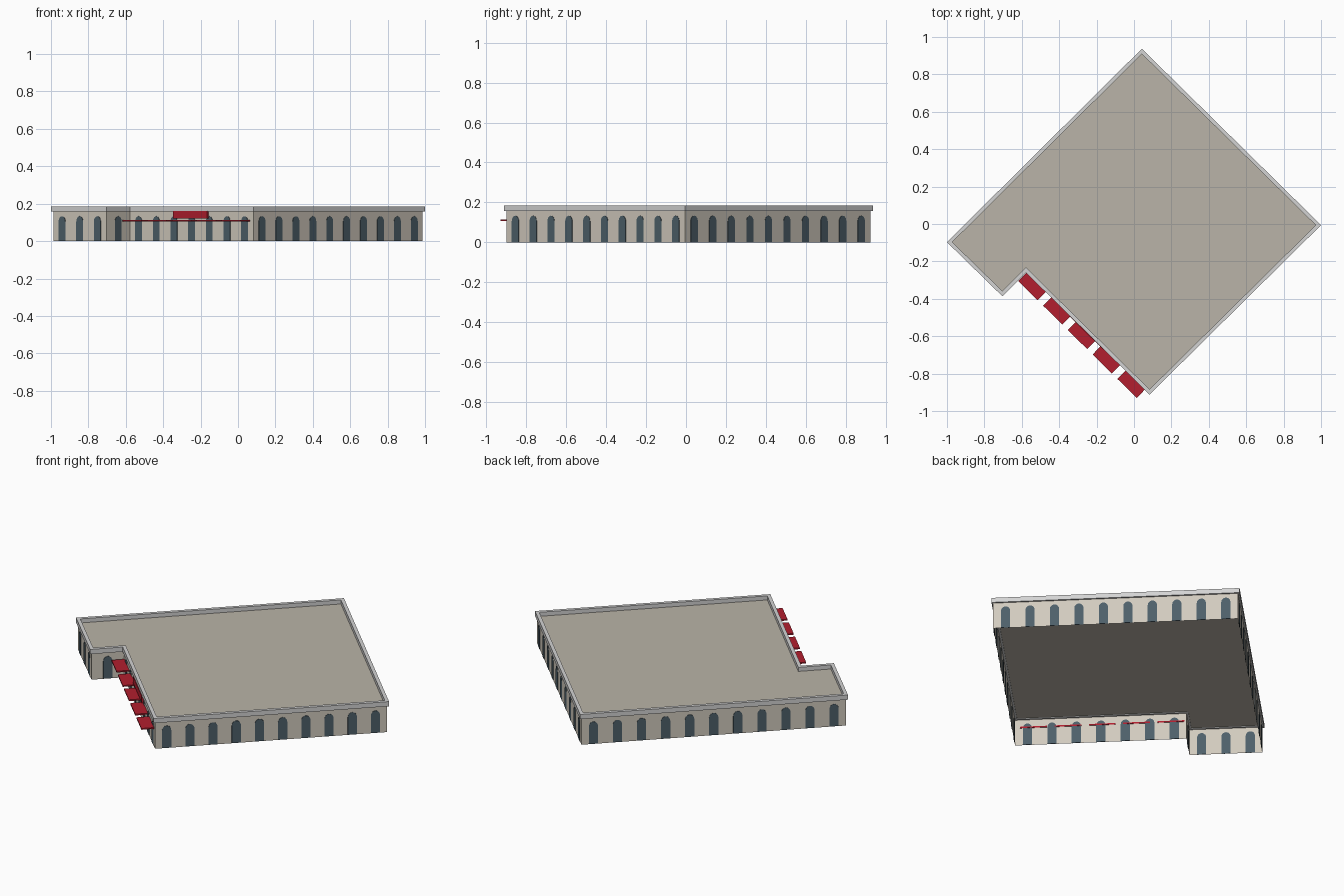
import bpy, bmesh, math
from mathutils import Vector

if "Cube" in bpy.data.objects:
    bpy.data.objects.remove(bpy.data.objects["Cube"])


def material(name, rgb):
    lin = [(c / 255 / 12.92) if c < 11 else ((c / 255 + 0.055) / 1.055) ** 2.4 for c in rgb]
    m = bpy.data.materials.new(name)
    m.diffuse_color = (*lin, 1)
    m.use_nodes = True
    m.node_tree.nodes["Principled BSDF"].inputs["Base Color"].default_value = m.diffuse_color
    return m


STONE = material("warm stone", (210, 203, 190))
ROOF = material("roof taupe", (186, 180, 168))
TRIM = material("trim grey", (212, 212, 212))
GLASS = material("window slate", (78, 96, 106))
RED = material("awning red", (178, 30, 46))


def make(name, bm, mat, fix=True):
    if fix:
        bmesh.ops.recalc_face_normals(bm, faces=bm.faces)
    me = bpy.data.meshes.new(name)
    bm.to_mesh(me)
    bm.free()
    me.materials.append(mat)
    ob = bpy.data.objects.new(name, me)
    bpy.context.collection.objects.link(ob)
    return ob


# Footprint at the outer edge of the cornice, counter-clockwise
OUTER = [Vector(p) for p in [(-1, -0.097), (-0.704, -0.386), (-0.578, -0.26),
                             (0.083, -0.912), (1, -0.006), (0.042, 0.937)]]


def inset(poly, d):
    """Move every side of the footprint inward by d with mitred corners."""
    out = []
    for i, p in enumerate(poly):
        a = (p - poly[i - 1]).normalized()
        b = (poly[(i + 1) % len(poly)] - p).normalized()
        na, nb = Vector((-a.y, a.x)), Vector((-b.y, b.x))
        out.append(p + (na + nb) * d / (1 + na.dot(nb)))
    return out


def loop(bm, poly, z):
    return [bm.verts.new((p.x, p.y, z)) for p in poly]


def bridge(bm, a, b):
    n = len(a)
    for i in range(n):
        j = (i + 1) % n
        bm.faces.new((a[i], a[j], b[j], b[i]))


WALL = inset(OUTER, 0.009)
INNER = inset(OUTER, 0.02)

# Walls: open-bottomed shell
bm = bmesh.new()
bridge(bm, loop(bm, WALL, 0), loop(bm, WALL, 0.16))
make("walls", bm, STONE, False)

# Flat roof
bm = bmesh.new()
bm.faces.new(loop(bm, WALL, 0.161))
make("roof", bm, ROOF, False)

# Cornice and parapet ring
bm = bmesh.new()
rings = [loop(bm, p, z) for p, z in
         [(INNER, 0.157), (OUTER, 0.157), (OUTER, 0.185), (INNER, 0.185)]]
for i in range(4):
    bridge(bm, rings[i], rings[(i + 1) % 4])
make("cornice", bm, TRIM)


def prism(bm, place, profile, d0, d1):
    """Extrude a (along, height) profile from depth d0 to d1 outside the wall."""
    a = [bm.verts.new(place(s, z, d0)) for s, z in profile]
    b = [bm.verts.new(place(s, z, d1)) for s, z in profile]
    bm.faces.new(a)
    bm.faces.new(b)
    bridge(bm, a, b)


def wall_frame(i):
    a, b = WALL[i], WALL[(i + 1) % len(WALL)]
    t = (b - a).normalized()
    n = Vector((t.y, -t.x))

    def place(s, z, d):
        p = a + t * s + n * d
        return (p.x, p.y, z)
    return place, (b - a).length


def rect(s0, s1, z0, z1):
    return [(s0, z0), (s1, z0), (s1, z1), (s0, z1)]


# Arched windows, evenly spaced on each wall and visible from both sides
W, SPRING, TOP = 0.025, 0.105, 0.133
bm = bmesh.new()
for i, count in enumerate([3, 1, 7, 10, 10, 11]):
    place, length = wall_frame(i)
    for k in range(count):
        c = length * (k + 0.5) / count
        arch = [(c + W * math.cos(math.pi * j / 10),
                 SPRING + (TOP - SPRING) * math.sin(math.pi * j / 10)) for j in range(11)]
        prism(bm, place, [(c - W, 0.001), (c + W, 0.001)] + arch, -0.002, 0.002)
make("windows", bm, GLASS)

# Five flat awnings along the recessed front
place, length = wall_frame(2)
bm = bmesh.new()
for k in range(5):
    s = 0.012 + 0.186 * k
    prism(bm, place, rect(s, s + 0.145, 0.106, 0.114), -0.003, 0.07)
make("awnings", bm, RED)

# Blank sign board over the middle awning
bm = bmesh.new()
m = length / 2
prism(bm, place, rect(m - 0.128, m + 0.128, 0.12, 0.16), 0.003, 0.0115)
make("sign_board", bm, RED)
